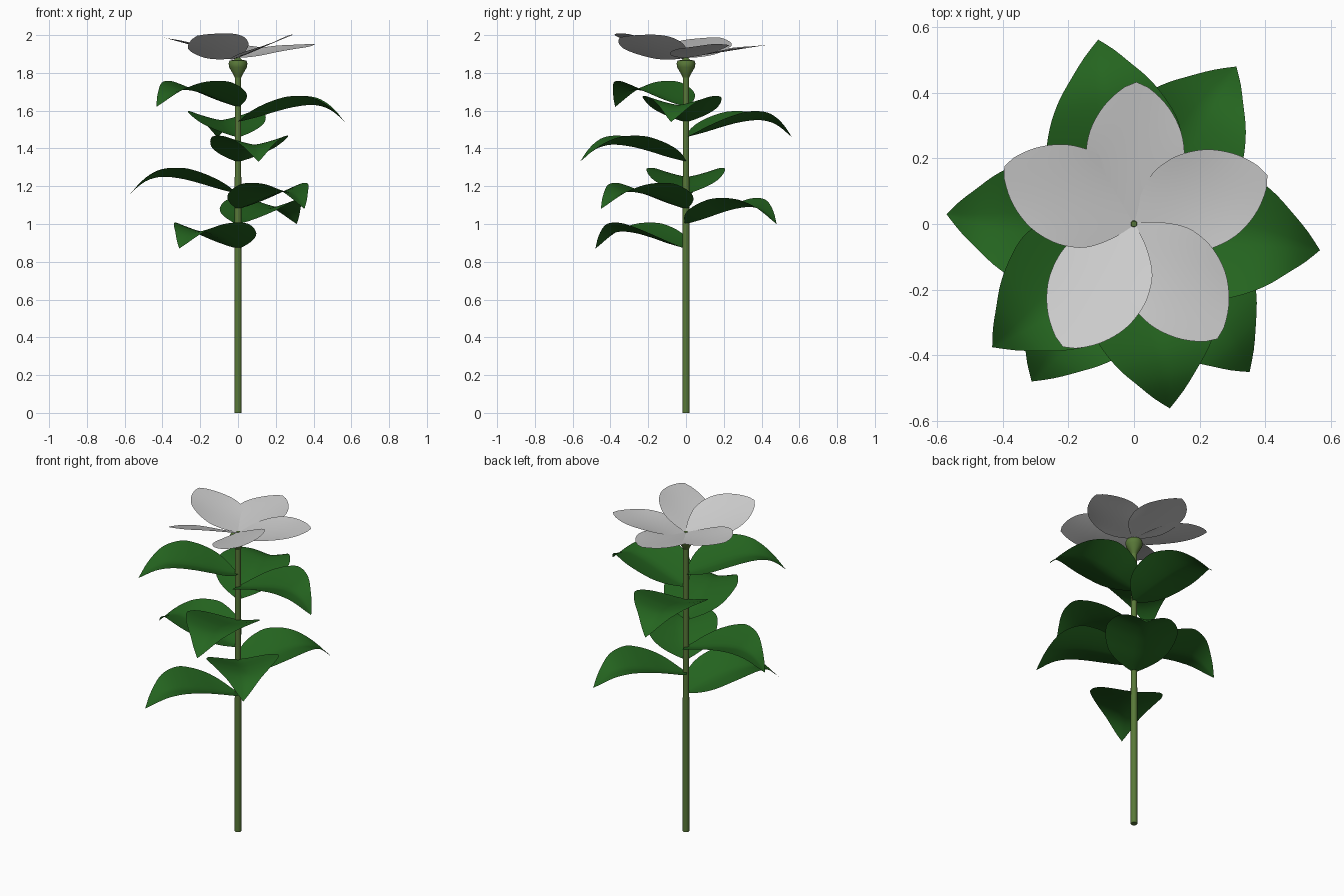
import bpy, bmesh, math
from mathutils import Vector

if "Cube" in bpy.data.objects:
    bpy.data.objects.remove(bpy.data.objects["Cube"])


def material(name, rgb):
    m = bpy.data.materials.new(name)
    m.diffuse_color = (*rgb, 1)
    m.use_nodes = True
    m.node_tree.nodes["Principled BSDF"].inputs["Base Color"].default_value = m.diffuse_color
    return m


GREEN = material("leaf_green", (0.018, 0.13, 0.014))
STEM = material("stem_green", (0.10, 0.19, 0.04))


def curve(points, t):
    """Smooth (Hermite) interpolation through (t, value) points."""
    n = len(points)

    def slope(i):
        a, b = points[max(i - 1, 0)], points[min(i + 1, n - 1)]
        return (b[1] - a[1]) / (b[0] - a[0])
    for i in range(n - 1):
        (t0, v0), (t1, v1) = points[i], points[i + 1]
        if t <= t1 or i == n - 2:
            h = t1 - t0
            u = min(max((t - t0) / h, 0), 1)
            return ((2*u**3 - 3*u*u + 1) * v0 + (u**3 - 2*u*u + u) * h * slope(i)
                    + (3*u*u - 2*u**3) * v1 + (u**3 - u*u) * h * slope(i + 1))


def finish(name, bm, mat=None):
    bmesh.ops.remove_doubles(bm, verts=bm.verts, dist=1e-5)
    me = bpy.data.meshes.new(name)
    bm.to_mesh(me)
    bm.free()
    ob = bpy.data.objects.new(name, me)
    bpy.context.collection.objects.link(ob)
    if mat:
        me.materials.append(mat)
    bpy.context.view_layer.objects.active = ob
    ob.select_set(True)
    bpy.ops.object.shade_smooth_by_angle(angle=math.radians(40))
    ob.select_set(False)
    return ob


def blade(name, angle, z0, width, height, bend=0, mat=None, rows=28, cols=12):
    """Sheet along direction angle; width(r) is half width, height(r, s) is z."""
    length = width[-1][0]
    d = Vector((math.cos(angle), math.sin(angle), 0))
    p = Vector((-d.y, d.x, 0))
    bm = bmesh.new()
    grid = []
    for i in range(rows + 1):
        r = length * i / rows
        w = max(curve(width, r), 0)
        row = []
        for j in range(cols + 1):
            s = w * (2 * j / cols - 1)
            co = d * r + p * (s + bend * (r / length) ** 3)
            co.z = z0 + height(r, s)
            row.append(bm.verts.new(co))
        grid.append(row)
    for i in range(rows):
        for j in range(cols):
            bm.faces.new((grid[i][j], grid[i+1][j], grid[i+1][j+1], grid[i][j+1]))
    return finish(name, bm, mat)


def lathe(name, profile, sides, mat):
    bm = bmesh.new()
    rings = [[bm.verts.new((r * math.cos(2*math.pi*k/sides), r * math.sin(2*math.pi*k/sides), z))
              for k in range(sides)] for r, z in profile]
    for a, b in zip(rings, rings[1:]):
        for k in range(sides):
            n = (k + 1) % sides
            bm.faces.new((a[k], a[n], b[n], b[k]))
    bm.faces.new(rings[0][::-1])
    bm.faces.new(rings[-1])
    return finish(name, bm, mat)


# Stem and the cup under the flower
lathe("stem", [(0.019, 0), (0.019, 0.8), (0.017, 1.3), (0.017, 1.82)], 16, STEM)
lathe("flower_cup", [(0.017, 1.775), (0.024, 1.79), (0.047, 1.83), (0.05, 1.85),
                     (0.044, 1.865), (0.02, 1.87), (0.008, 1.885)], 20, STEM)

# Leaves: a group of four, repeated higher up with a turn
leaf_width = [(0, .012), (.05, .11), (.1, .165), (.15, .19), (.2, .203), (.27, .207),
              (.35, .18), (.42, .14), (.48, .09), (.53, .045), (.57, 0)]
leaf_rib = [(0, 0), (.1, .025), (.2, .055), (.3, .08), (.4, .09), (.47, .075), (.52, .045), (.57, 0)]


def leaf_height(r, s):
    return curve(leaf_rib, r) + 0.057 * (abs(s) / 0.2) ** 1.3


for level in range(2):
    for k, (deg, z) in enumerate([(-119, .87), (61, 1.0), (-48, 1.08), (181, 1.16)]):
        blade(f"leaf_{level * 4 + k + 1}", math.radians(deg + 44 * level), z + 0.46 * level,
              leaf_width, leaf_height, -0.04, GREEN)

# Petals: direction, rise along the petal, sideways tilt
petal_width = [(0, .006), (.04, .065), (.1, .122), (.16, .145), (.21, .15), (.27, .142),
               (.32, .122), (.37, .088), (.41, .045), (.425, .02), (.432, 0)]
petals = [(89, .16, .02), (20, .17, .06), (-54, .25, .3), (-120, .27, .3), (156, .25, .1)]
for k, (deg, rise, tilt) in enumerate(petals):
    blade(f"petal_{k + 1}", math.radians(deg), 1.88, petal_width,
          lambda r, s, a=rise, b=tilt: a * r + b * s + 0.03 * math.sin(math.pi * r / .432) * (s / .15) ** 2 * .4)
